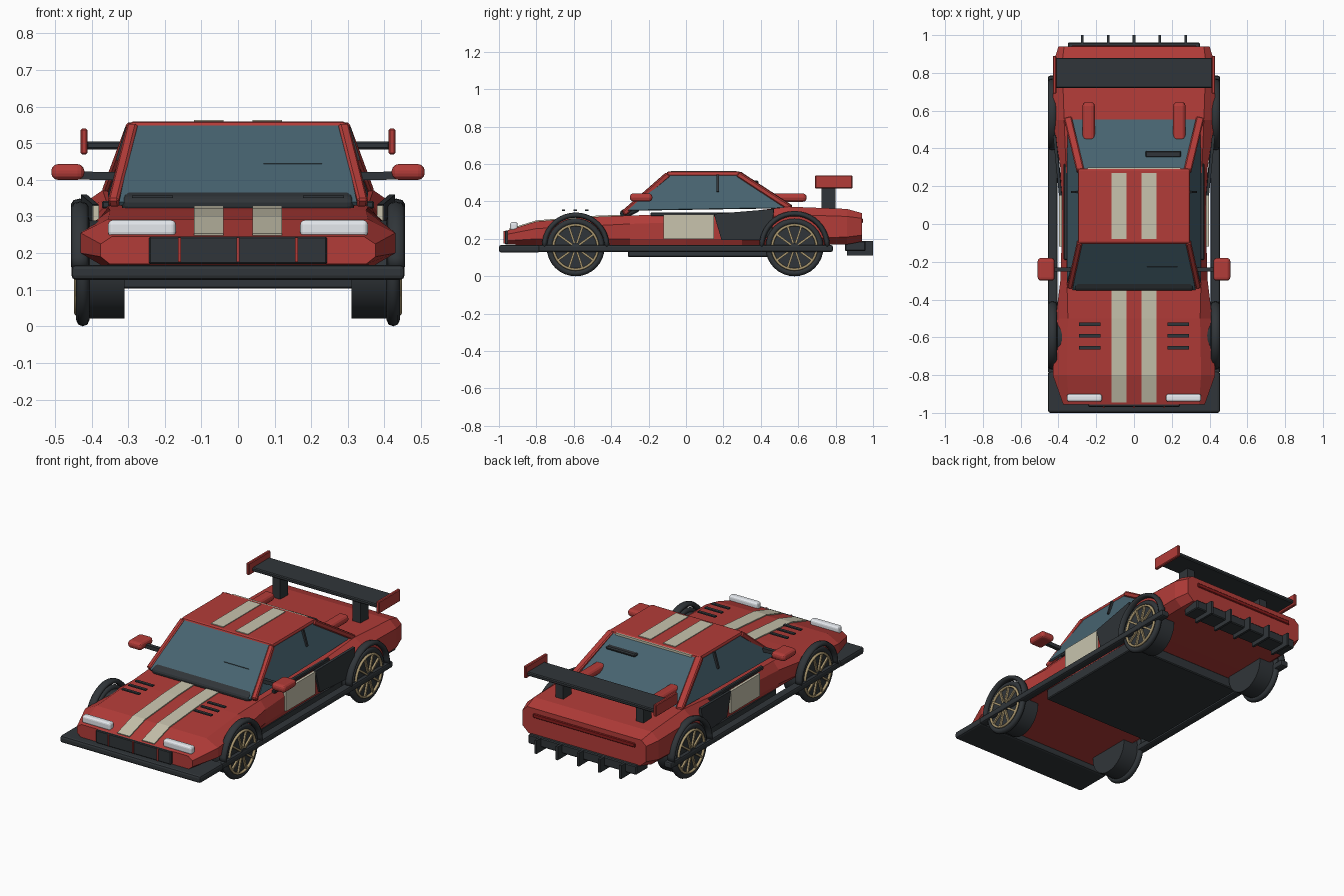
import bpy, bmesh, math
from mathutils import Vector

if "Cube" in bpy.data.objects:
    bpy.data.objects.remove(bpy.data.objects["Cube"])

def material(name, r, g, b):
    m = bpy.data.materials.new(name)
    m.diffuse_color = (r, g, b, 1)
    m.use_nodes = True
    m.node_tree.nodes["Principled BSDF"].inputs["Base Color"].default_value = m.diffuse_color
    return m

RED = material("red_paint", .45, .045, .04)
DEEP = material("deep_red", .25, .012, .012)
DARK = material("dark_trim", .03, .036, .041)
GLASS = material("tinted_glass", .063, .125, .16)
CREAM = material("cream", .58, .55, .42)
BRASS = material("rim_metal", .4, .31, .16)
LAMP = material("lamp", .78, .81, .85)

def mesh(name, verts, faces, mat, thick=0):
    me = bpy.data.meshes.new(name)
    me.from_pydata([Vector(v) for v in verts], [], faces)
    bm = bmesh.new()
    bm.from_mesh(me)
    bmesh.ops.recalc_face_normals(bm, faces=bm.faces)
    bm.to_mesh(me)
    bm.free()
    ob = bpy.data.objects.new(name, me)
    bpy.context.collection.objects.link(ob)
    me.materials.append(mat)
    if thick:
        s = ob.modifiers.new("thickness", 'SOLIDIFY')
        s.thickness, s.offset = thick, 0
    return ob

def panel(name, pts, mat, thick=.012):
    return mesh(name, pts, [tuple(range(len(pts)))], mat, thick)

def bevel(ob, w, seg):
    b = ob.modifiers.new("bevel", 'BEVEL')
    b.width, b.segments = w, seg

def box(name, lo, hi, mat, bev=0, seg=1, rx=0):
    size = [(b - a) / 2 for a, b in zip(lo, hi)]
    v = [(x * size[0], y * size[1], z * size[2])
         for x in (-1, 1) for y in (-1, 1) for z in (-1, 1)]
    f = [(0, 1, 3, 2), (4, 6, 7, 5), (0, 4, 5, 1), (2, 3, 7, 6), (0, 2, 6, 4), (1, 5, 7, 3)]
    ob = mesh(name, v, f, mat)
    ob.location = [(a + b) / 2 for a, b in zip(lo, hi)]
    ob.rotation_euler.x = rx
    if bev:
        bevel(ob, bev, seg)
    return ob

def mbox(name, lo, hi, mat, bev=0, seg=1, s=1):
    # box whose x range is flipped to side s
    x = sorted((lo[0] * s, hi[0] * s))
    return box(name, (x[0], *lo[1:]), (x[1], *hi[1:]), mat, bev, seg)

def beam(name, a, b, w, h, mat, bev=0):
    a, b = Vector(a), Vector(b)
    L = (b - a).length / 2
    ob = box(name, (-w / 2, -h / 2, -L), (w / 2, h / 2, L), mat, bev)
    ob.location = (a + b) / 2
    ob.rotation_euler = (b - a).to_track_quat('Z', 'Y').to_euler()
    return ob

def cylinder(name, x, y, z, r, depth, mat, n=32):
    bpy.ops.mesh.primitive_cylinder_add(vertices=n, radius=r, depth=depth,
                                        location=(x, y, z), rotation=(0, math.pi / 2, 0))
    ob = bpy.context.object
    ob.name = name
    ob.data.materials.append(mat)
    bpy.ops.object.shade_smooth_by_angle()

def ring(name, x, y, z, R, w, h, mat, a0=0, a1=360, n=32, k=8):
    # elliptical tube bent around the axle, full circle or arc
    full = a1 - a0 >= 360
    m = n if full else n + 1
    v = []
    for i in range(m):
        a = math.radians(a0 + (a1 - a0) * i / n)
        for j in range(k):
            t = 2 * math.pi * j / k
            r = R + h * math.cos(t)
            v.append((x + w * math.sin(t), y + r * math.cos(a), z + r * math.sin(a)))
    f = [(i * k + j, i * k + (j + 1) % k, (i + 1) % m * k + (j + 1) % k, (i + 1) % m * k + j)
         for i in range(n) for j in range(k)]
    if not full:
        f += [tuple(range(k)), tuple(range(n * k, n * k + k))]
    ob = mesh(name, v, f, mat)
    ob.data.shade_smooth()

# body lofted from eight-sided sections: y, x_low, z_low, x_wide, z1, z2, x_top, z_top
S = [(-.955, .35, .17, .375, .19, .225, .345, .245),
     (-.80, .37, .165, .43, .20, .255, .355, .293),
     (-.50, .37, .165, .415, .20, .27, .35, .317),
     (-.30, .37, .165, .39, .20, .28, .355, .325),
     (0, .365, .165, .38, .20, .29, .36, .333),
     (.30, .365, .165, .39, .20, .30, .36, .343),
     (.55, .38, .165, .43, .20, .33, .37, .372),
     (.86, .38, .17, .425, .21, .32, .38, .36),
     (.94, .36, .185, .40, .22, .31, .37, .338)]

def at(y, i):
    for p, q in zip(S, S[1:]):
        if y <= q[0]:
            return p[i] + (q[i] - p[i]) * (y - p[0]) / (q[0] - p[0])
    return S[-1][i]

V = []
for y, xb, zb, xw, z1, z2, xt, zt in S:
    half = [(xb, zb), (xw, z1), (xw, z2), (xt, zt)]
    V += [(x, y, z) for x, z in half] + [(-x, y, z) for x, z in reversed(half)]
F = [(i * 8 + j, i * 8 + (j + 1) % 8, i * 8 + 8 + (j + 1) % 8, i * 8 + 8 + j)
     for i in range(len(S) - 1) for j in range(8)]
n = len(V)
mesh("body", V, F + [tuple(range(8)), tuple(range(n - 8, n))], RED)

# floor, splitter, grille, diffuser
box("floor", (-.37, -.31, .103), (.37, .44, .166), DARK, .005)
box("splitter", (-.455, -1, .127), (.455, -.78, .168), DARK, .012, 2)
box("grille", (-.243, -.968, .17), (.243, -.93, .245), DARK, .004)
for x in (-.16, 0, .16):
    box("grille_bar", (x - .004, -.975, .175), (x + .004, -.96, .243), RED)
box("diffuser", (-.35, .85, .135), (.35, .96, .188), DARK, .005)
for i in range(-2, 3):
    x = i * .137
    box("diffuser_fin", (x - .007, .86, .11), (x + .007, 1, .188), DARK)
box("tail_light", (-.33, .935, .285), (.33, .946, .31), DEEP, .004)

# cabin
box("roof", (-.297, -.105, .533), (.297, .295, .56), RED, .012, 2)
panel("windscreen", [(-.325, -.345, .335), (.325, -.345, .335), (.28, -.10, .545), (-.28, -.10, .545)], GLASS)
panel("rear_glass", [(-.27, .285, .548), (.27, .285, .548), (.33, .55, .366), (-.33, .55, .366)], GLASS)
box("rear_glass_trim", (-.245, .288, .545), (.245, .30, .557), CREAM)
box("cowl", (-.318, -.355, .325), (.318, -.245, .372), DARK, .02, 3, .45)
beam("rear_wiper", (.06, .37, .503), (.25, .37, .503), .035, .018, DARK, .006)
beam("front_wiper", (.07, -.225, .442), (.23, -.225, .442), .006, .006, DARK)

# stripes following the hood and roof
for s in (-1, 1):
    ys = [-.945, -.80, -.50, -.34]
    v = [(s * x, y, at(y, 7) + .003) for y in ys for x in (.04, .12)]
    mesh("hood_stripe", v, [(2 * i, 2 * i + 1, 2 * i + 3, 2 * i + 2) for i in range(3)], CREAM, .006)
    mbox("roof_stripe", (.04, -.08, .555), (.12, .27, .564), CREAM, s=s)

for s in (-1, 1):
    # pillars and side glass
    beam("front_pillar", (s * .34, -.335, .335), (s * .287, -.095, .545), .03, .03, RED, .006)
    beam("rear_pillar", (s * .283, .28, .547), (s * .35, .56, .365), .042, .03, RED, .006)
    panel("side_glass", [(s * .35, -.31, .352), (s * .288, -.1, .54),
                         (s * .288, .285, .54), (s * .345, .53, .365), (s * .35, .3, .362)], GLASS)
    beam("middle_pillar", (s * .32, .17, .45), (s * .293, .17, .54), .012, .03, DARK)
    mbox("window_sill", (.35, -.19, .322), (.372, .32, .342), DARK, .004, s=s)
    # door panels
    def side(pts):
        return [(s * (at(y, 3) + .004), y, z) for y, z in pts]
    panel("door_panel", side([(-.12, .2), (.15, .2), (.15, .33), (-.12, .33)]), CREAM, .016)
    panel("side_vent", side([(.19, .195), (.42, .195), (.46, .24), (.47, .36), (.15, .333)]), DARK, .016)
    # side skirt, lamp, mirror, hood slats, rear scoop
    mbox("side_skirt", (.405, -.79, .13), (.455, .785, .167), DARK, .01, 2, s)
    mbox("headlight", (.17, -.94, .245), (.355, -.9, .29), LAMP, .012, 3, s)
    beam("mirror_stalk", (s * .325, -.24, .41), (s * .44, -.24, .412), .022, .022, DARK)
    mbox("mirror", (.42, -.3, .4), (.51, -.18, .443), RED, .018, 3, s)
    mbox("rear_scoop", (.207, .435, .398), (.273, .645, .443), RED, .02, 3, s)
    for y in (-.53, -.592, -.655):
        mbox("hood_slat", (.177, y - .009, .35), (.29, y + .009, .357), DARK, s=s)
    # wing parts
    mbox("wing_strut", (.235, .725, .35), (.285, .80, .49), DARK, s=s)
    mbox("wing_endplate", (.411, .69, .47), (.43, .89, .54), RED, .004, s=s)
    # wheels and arches
    for y, hi in ((-.59, .167), (.58, .175)):
        c = (y, .155)
        cylinder("tire", s * .365, *c, .134, .11, DARK)
        ring("tire_wall", s * .424, *c, .138, .018, .017, DARK)
        cylinder("wheel_disc", s * .427, *c, .125, .014, DARK)
        ring("rim", s * .44, *c, .119, .008, .007, BRASS)
        for k in range(10):
            a = k * math.pi / 5
            u = Vector((0, math.cos(a), math.sin(a)))
            o = Vector((s * .441, *c))
            ob = beam("spoke", o + u * .018, o + u * .118, .011, .011, BRASS)
        cylinder("hub", s * .441, *c, .024, .022, DARK, 12)
        ring("wheel_arch", s * .432, y, .16, hi, .024, .014, DARK, 0, 180, 20)

box("wing", (-.415, .72, .483), (.415, .88, .505), DARK, .005)
